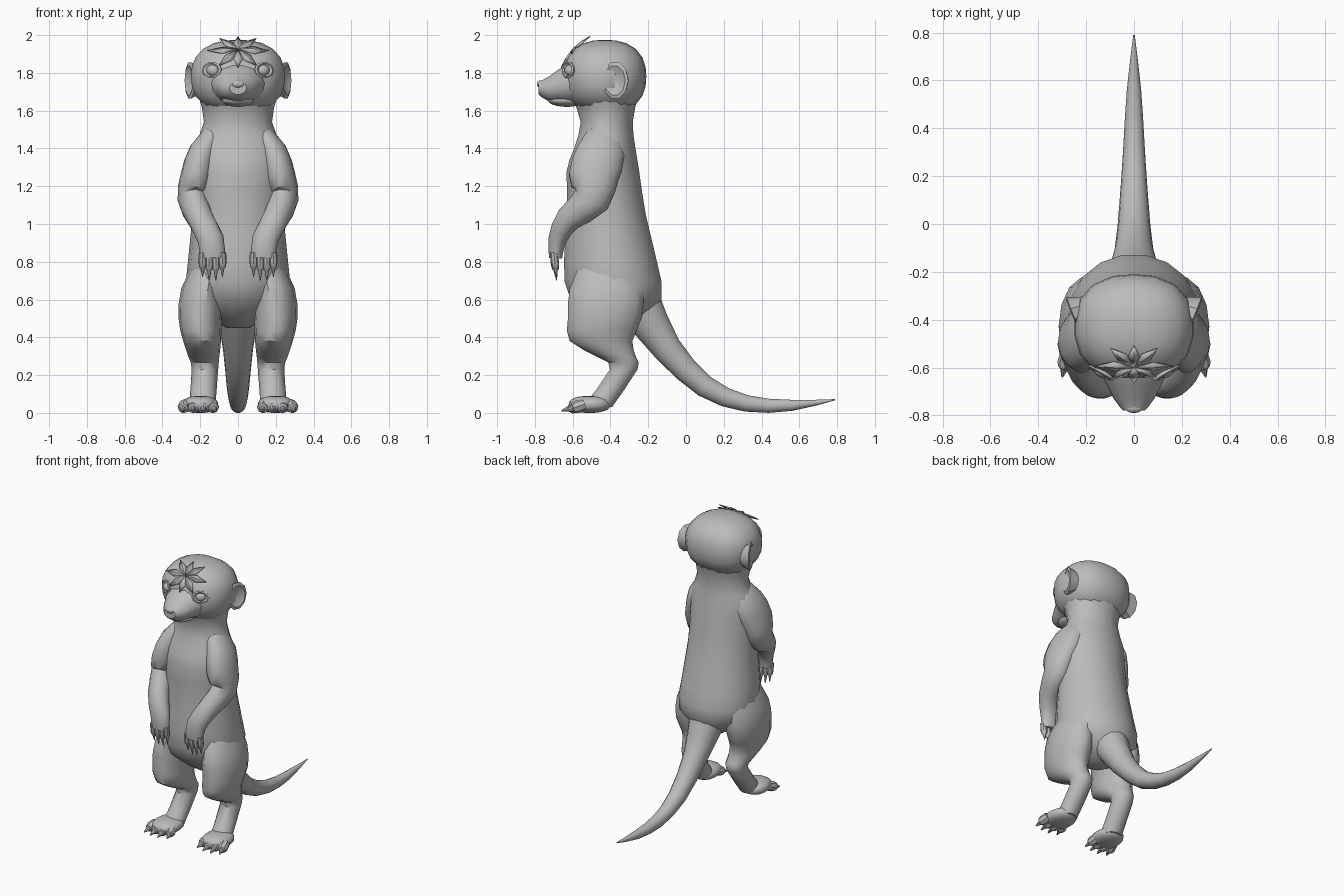
import bpy, bmesh
from math import sin, cos, pi, radians
from mathutils import Vector

if "Cube" in bpy.data.objects:
    bpy.data.objects.remove(bpy.data.objects["Cube"])

grey = bpy.data.materials.new("plain_grey")
grey.use_nodes = True
grey.diffuse_color = (0.5, 0.5, 0.5, 1)
grey.node_tree.nodes["Principled BSDF"].inputs["Base Color"].default_value = grey.diffuse_color
UP, FORWARD = Vector((0, 0, 1)), Vector((0, -1, 0))
parts = []


def finish(name, bm):
    """Turn a bmesh into a named, coloured object."""
    bmesh.ops.recalc_face_normals(bm, faces=bm.faces)
    mesh = bpy.data.meshes.new(name)
    bm.to_mesh(mesh)
    bm.free()
    mesh.materials.append(grey)
    obj = bpy.data.objects.new(name, mesh)
    bpy.context.collection.objects.link(obj)
    parts.append(obj)
    return obj


def rounded(keys):
    """Add a halfway section between neighbouring keys, following a smooth curve."""
    keys = [Vector(key) for key in keys]
    result = [keys[0]]
    for i in range(1, len(keys)):
        before, a, b = keys[max(i - 2, 0)], keys[i - 1], keys[i]
        after = keys[min(i + 1, len(keys) - 1)]
        result.append((a + b) / 2 + (a + b - before - after) / 16)
        result.append(b)
    return result


def power(value, p):
    return (1 if value >= 0 else -1) * abs(value) ** (2 / p)


def loft(name, sections, axis=None, sides=14, p=2):
    """Skin oval sections (x, y, z, half width, half depth) along a path."""
    bm = bmesh.new()
    centres = [Vector(section[:3]) for section in sections]
    last = len(centres) - 1
    rings = []
    for i, section in enumerate(sections):
        t = (axis or centres[min(i + 1, last)] - centres[max(i - 1, 0)]).normalized()
        u = (Vector((1, 0, 0)) - t * t.x).normalized()
        v = t.cross(u)
        ring = []
        for k in range(sides):
            a = 2 * pi * k / sides
            ring.append(bm.verts.new(centres[i] + u * section[3] * power(cos(a), p)
                                     + v * section[4] * power(sin(a), p)))
        rings.append(ring)
    for a, b in zip(rings, rings[1:]):
        for k in range(sides):
            bm.faces.new((a[k - 1], a[k], b[k], b[k - 1]))
    bm.faces.new(rings[0])
    bm.faces.new(rings[-1])
    return finish(name, bm)


def ball(name, centre, scale, p=2):
    """An ellipsoid, boxier for a higher power."""
    bm = bmesh.new()
    bmesh.ops.create_uvsphere(bm, u_segments=18, v_segments=12, radius=1)
    for vert in bm.verts:
        vert.co /= sum(abs(c) ** p for c in vert.co) ** (1 / p)
    bmesh.ops.scale(bm, vec=scale, verts=bm.verts)
    bmesh.ops.translate(bm, vec=centre, verts=bm.verts)
    return finish(name, bm)


def cup(name, centre, axis, width, height, depth):
    """A shallow hollow dish facing along the axis."""
    steps = ((-1, 0.7), (0, 1), (0.1, 0.8), (-0.2, 0.4))
    return loft(name, [(*(centre + axis * depth * t), width * k, height * k) for t, k in steps],
                axis=axis, sides=10)


def digit(name, base, tip, radius):
    """A rounded toe or finger ending in a pointed claw."""
    steps = ((0, 0.9), (0.4, 1), (0.6, 0.8), (0.65, 0.5), (1, 0.1))
    return loft(name, [(*base.lerp(tip, t), radius * k, radius * k) for t, k in steps], sides=8)


# Torso and neck: y, z, half width, half depth
torso = [(-0.34, 0.45, 0.06, 0.08), (-0.37, 0.6, 0.26, 0.245), (-0.4, 0.8, 0.265, 0.25),
         (-0.42, 1.05, 0.24, 0.21), (-0.44, 1.28, 0.24, 0.195), (-0.43, 1.4, 0.235, 0.165),
         (-0.42, 1.54, 0.18, 0.14), (-0.43, 1.68, 0.21, 0.18)]
loft("torso", rounded([(0, *key) for key in torso]), axis=UP, sides=18)

# Head, muzzle, jaw and nose
ball("head", (0, -0.43, 1.78), (0.25, 0.22, 0.195), p=2.4)
muzzle = [(-0.48, 1.75, 0.21, 0.15), (-0.62, 1.745, 0.14, 0.11),
          (-0.73, 1.715, 0.085, 0.065), (-0.78, 1.72, 0.045, 0.035)]
loft("muzzle", rounded([(0, *key) for key in muzzle]), axis=FORWARD)
ball("lower_jaw", (0, -0.63, 1.655), (0.085, 0.1, 0.035))
ball("nose", (0, -0.77, 1.74), (0.035, 0.02, 0.02))

# Tail: y, z, radius
tail = [(-0.24, 0.56, 0.12), (-0.1, 0.34, 0.08), (0.1, 0.14, 0.06),
        (0.32, 0.05, 0.045), (0.56, 0.04, 0.03), (0.79, 0.07, 0.003)]
loft("tail", rounded([(0, y, z, r, r) for y, z, r in tail]))

# Limbs: x, y, z, half width, half depth
arm = [(0.11, -0.43, 1.5, 0.05, 0.08), (0.18, -0.45, 1.38, 0.08, 0.13),
       (0.22, -0.49, 1.25, 0.085, 0.135), (0.24, -0.5, 1.13, 0.08, 0.1),
       (0.2, -0.62, 1.03, 0.07, 0.07), (0.145, -0.68, 0.92, 0.07, 0.05),
       (0.135, -0.69, 0.82, 0.065, 0.035)]
leg = [(0.14, -0.4, 0.84, 0.07, 0.14), (0.185, -0.42, 0.66, 0.115, 0.2),
       (0.2, -0.43, 0.5, 0.115, 0.2), (0.19, -0.45, 0.38, 0.1, 0.17),
       (0.18, -0.36, 0.29, 0.08, 0.1), (0.175, -0.33, 0.23, 0.07, 0.075),
       (0.19, -0.47, 0.03, 0.07, 0.08)]

for s, side in ((1, "left"), (-1, "right")):
    # Eye with a raised lid rim
    gaze = Vector((s * 0.5, -0.85, 0.1)).normalized()
    socket = Vector((s * 0.14, -0.625, 1.815))
    cup(side + "_eyelid", socket, gaze, 0.06, 0.045, 0.05)
    ball(side + "_eye", socket - gaze * 0.025, (0.04, 0.04, 0.035))

    # Cupped ear
    outward = Vector((s, -0.4, 0)).normalized()
    cup(side + "_ear", Vector((s * 0.255, -0.375, 1.76)), outward, 0.075, 0.1, 0.06)

    # Arm bent forward and leg bent at the heel
    loft(side + "_arm", rounded([(s * x, *rest) for x, *rest in arm]))
    loft(side + "_leg", rounded([(s * x, *rest) for x, *rest in leg]), axis=UP)
    ball(side + "_foot", (s * 0.2, -0.51, 0.045), (0.095, 0.11, 0.045), p=2.4)

    # Four fingers and four toes, the middle ones longest
    for i in range(4):
        spread = i - 1.5
        reach = 0.02 if abs(spread) < 1 else 0
        knuckle = Vector((s * (0.135 + 0.035 * spread), -0.7, 0.85))
        digit(f"{side}_finger_{i + 1}", knuckle,
              knuckle + Vector((0, 0.015, -0.13 - reach)), 0.022)
        toe = Vector((s * (0.21 + 0.045 * spread), -0.54, 0.045))
        digit(f"{side}_toe_{i + 1}", toe,
              toe + Vector((s * spread * 0.015, -0.1 - reach, -0.035)), 0.034)

# Leafy star on the forehead: eight folded petals
bm = bmesh.new()
centre, out = Vector((0, -0.595, 1.92)), Vector((0, -0.6, 0.8))
for k in range(8):
    a = k * pi / 4
    slope = Vector((0, 0.75, 0.66)) if sin(a) > 0 else Vector((0, 0.6, 0.8))
    along = Vector((cos(a), 0, 0)) + slope * sin(a)
    across = Vector((-sin(a), 0, 0)) + slope * cos(a)
    along *= 0.115 + 0.05 * cos(a) ** 2
    root, tip = bm.verts.new(centre + out * 0.01), bm.verts.new(centre + along)
    middle = bm.verts.new(centre + along / 2 + out * 0.01)
    for way in (-1, 1):
        edge = bm.verts.new(centre + along / 2 + across * way * 0.025)
        bm.faces.new((root, edge, middle))
        bm.faces.new((middle, edge, tip))
star = finish("forehead_leaf_star", bm)
star.modifiers.new("thickness", "SOLIDIFY").thickness = 0.005

# Soft shading with crisp creases
bpy.ops.object.select_all(action="DESELECT")
for obj in parts:
    obj.select_set(True)
bpy.context.view_layer.objects.active = star
bpy.ops.object.shade_smooth_by_angle(angle=radians(40))
